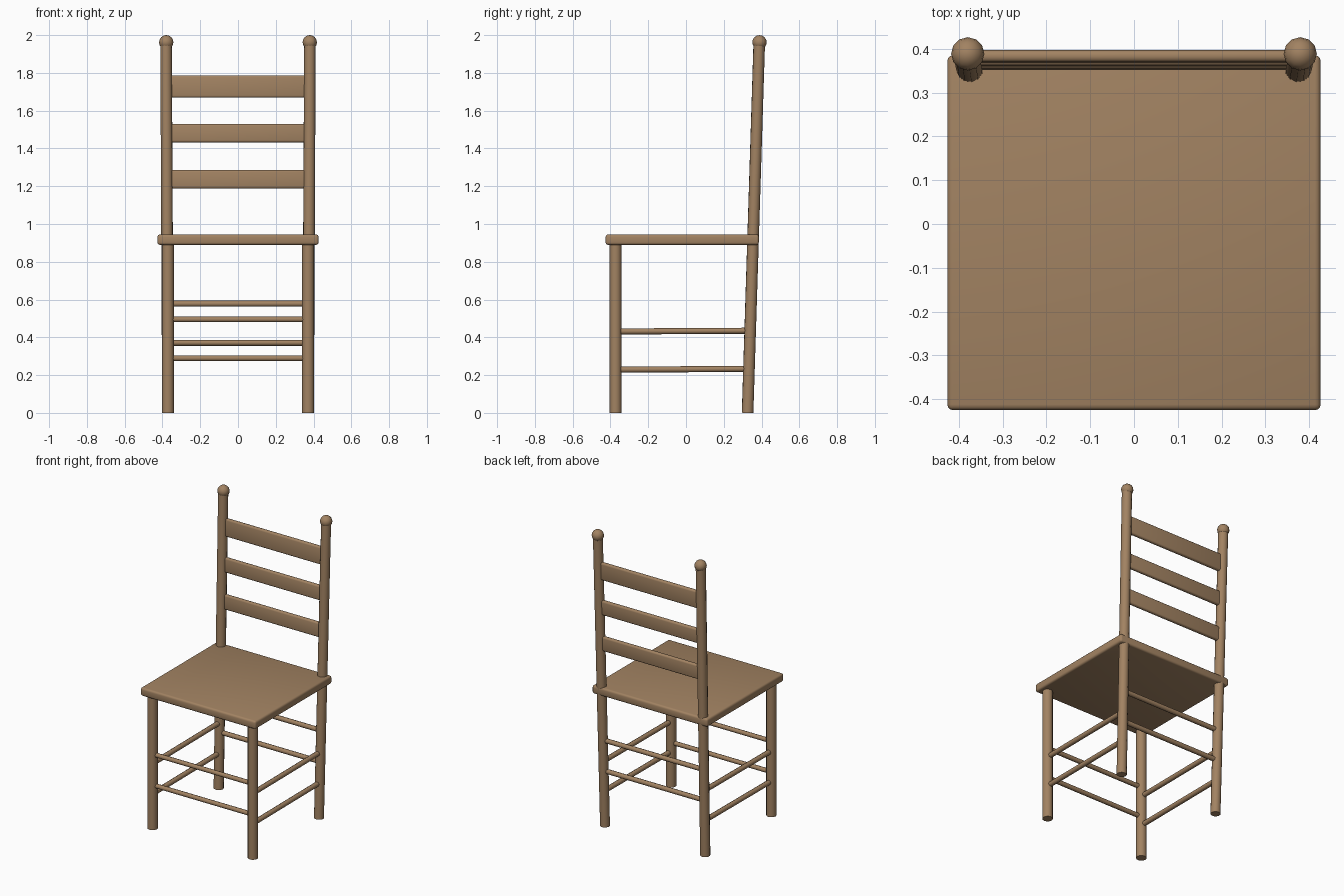
import bpy, math
from mathutils import Vector

if "Cube" in bpy.data.objects:
    bpy.data.objects.remove(bpy.data.objects["Cube"])

wood = bpy.data.materials.new("brown wood")
wood.diffuse_color = (0.36, 0.225, 0.122, 1)
wood.use_nodes = True
wood.node_tree.nodes["Principled BSDF"].inputs["Base Color"].default_value = wood.diffuse_color


def finish(name):
    ob = bpy.context.object
    ob.name = name
    ob.data.materials.append(wood)
    bpy.ops.object.shade_smooth_by_angle(angle=math.radians(60))
    return ob


def rod(name, a, b, r, sides=12):
    """Round rod between two points."""
    a, b = Vector(a), Vector(b)
    d = b - a
    bpy.ops.mesh.primitive_cylinder_add(
        vertices=sides, radius=r, depth=d.length, location=(a + b) / 2,
        rotation=d.to_track_quat('Z', 'Y').to_euler())
    return finish(name)


def board(name, loc, size, bevel, tilt=0):
    """Box with rounded edges."""
    bpy.ops.mesh.primitive_cube_add(size=1)
    ob = bpy.context.object
    ob.scale = size
    bpy.ops.object.transform_apply(location=False, rotation=False, scale=True)
    ob.location = loc
    ob.rotation_euler.x = tilt
    m = ob.modifiers.new("round edges", 'BEVEL')
    m.width, m.segments = bevel, 3
    bpy.ops.object.modifier_apply(modifier=m.name)
    return finish(name)


def back_y(z):
    """Centre of the leaning back post at height z."""
    return 0.326 + 0.0315 * z


def back_x(z):
    return 0.371 + 0.005 * z


# Seat
board("seat", (0, -0.02, 0.917), (0.853, 0.811, 0.055), 0.013)

for side, s in (("left", -1), ("right", 1)):
    # Legs, back posts and ball finials
    rod("front_leg_" + side, (s * 0.371, -0.373, 0), (s * 0.371, -0.373, 0.9), 0.032)
    rod("back_post_" + side, (s * back_x(0), back_y(0), 0),
        (s * back_x(1.95), back_y(1.95), 1.95), 0.031)
    bpy.ops.mesh.primitive_uv_sphere_add(segments=12, ring_count=8, radius=0.038,
                                         location=(s * 0.38, 0.389, 1.962))
    finish("finial_" + side)
    # Side rungs
    for i, z in enumerate((0.231, 0.433)):
        rod(f"side_rung_{side}_{i}", (s * 0.371, -0.36, z - 0.002),
            (s * 0.371, back_y(z), z + 0.002), 0.016, 8)

# Front and back rungs
for i, z in enumerate((0.289, 0.495)):
    rod(f"front_rung_{i}", (-0.36, -0.373, z), (0.36, -0.373, z), 0.015, 8)
for i, z in enumerate((0.371, 0.578)):
    rod(f"back_rung_{i}", (-0.36, back_y(z), z), (0.36, back_y(z), z), 0.016, 8)

# Back slats
for i, (z, h) in enumerate(((1.237, 0.098), (1.481, 0.098), (1.728, 0.118))):
    board(f"back_slat_{i}", (0, back_y(z) + 0.002, z), (0.72, 0.027, h), 0.011, -0.0315)
